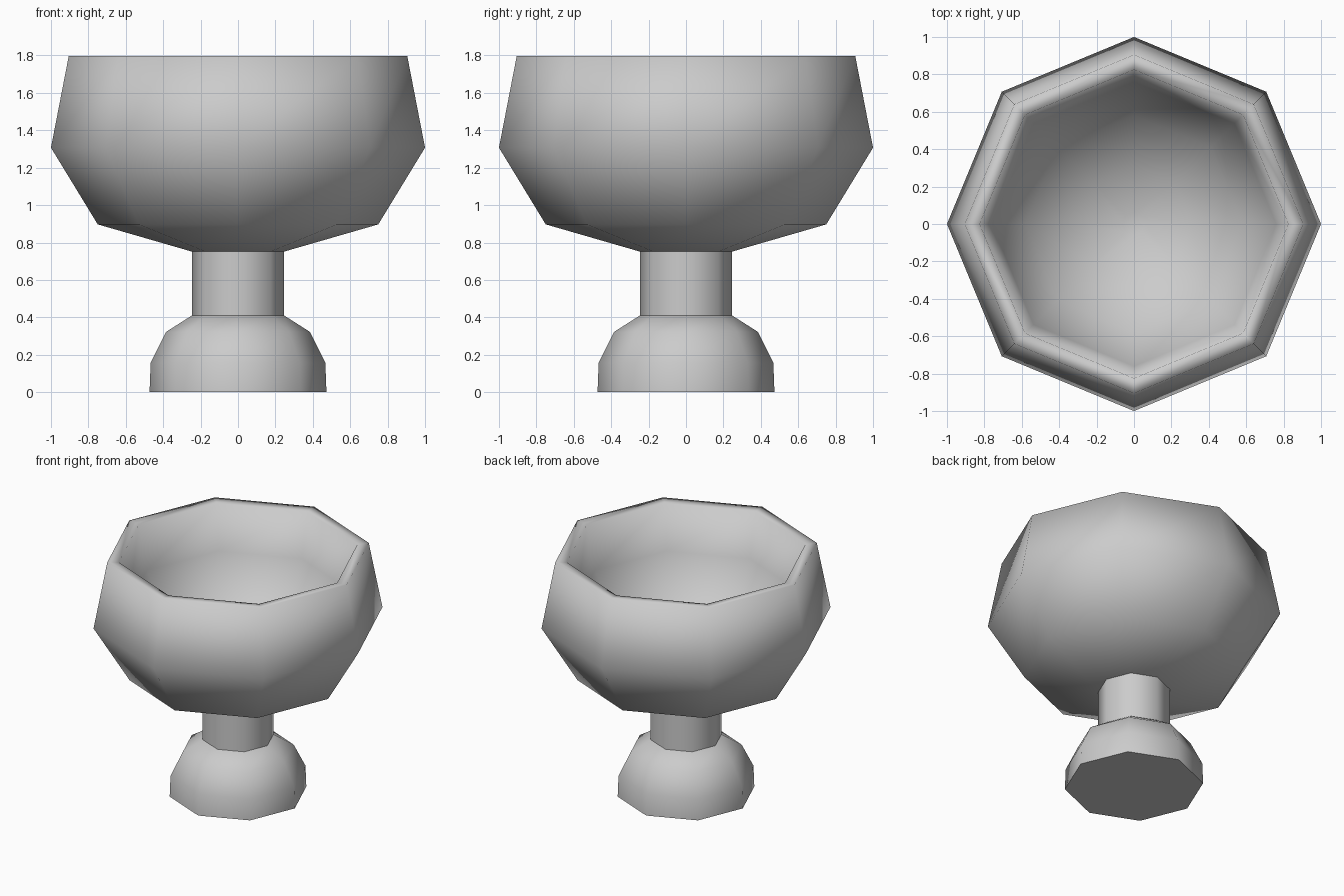
import bpy
import math

if "Cube" in bpy.data.objects:
    bpy.data.objects.remove(bpy.data.objects["Cube"], do_unlink=True)

SIDES = 8

# Single plain grey
grey = bpy.data.materials.new("plain_grey")
grey.use_nodes = True
colour = (0.6, 0.6, 0.6, 1)
grey.diffuse_color = colour
grey.node_tree.nodes["Principled BSDF"].inputs["Base Color"].default_value = colour


def lathe(name, profile, cap_start=False, cap_end=False, sharp_angle=180):
    """Spin a list of (radius, height) points into an eight-sided part."""
    verts = [(r * math.cos(math.tau * k / SIDES), r * math.sin(math.tau * k / SIDES), z)
             for r, z in profile for k in range(SIDES)]
    faces = []
    for ring in range(len(profile) - 1):
        a, b = ring * SIDES, (ring + 1) * SIDES
        for k in range(SIDES):
            n = (k + 1) % SIDES
            faces.append((a + k, a + n, b + n, b + k))
    if cap_start:
        faces.append(tuple(reversed(range(SIDES))))
    if cap_end:
        faces.append(tuple(range(len(verts) - SIDES, len(verts))))
    mesh = bpy.data.meshes.new(name)
    mesh.from_pydata(verts, [], faces)
    mesh.materials.append(grey)
    obj = bpy.data.objects.new(name, mesh)
    bpy.context.collection.objects.link(obj)
    bpy.ops.object.select_all(action="DESELECT")
    obj.select_set(True)
    bpy.context.view_layer.objects.active = obj
    bpy.ops.object.shade_smooth_by_angle(angle=math.radians(sharp_angle))
    return obj


# Domed foot with a flat underside
lathe("foot", [(0.473, 0), (0.467, 0.157), (0.385, 0.322), (0.245, 0.411)],
      cap_start=True, cap_end=True, sharp_angle=50)

# Straight stem
lathe("stem", [(0.245, 0.411), (0.245, 0.751)], sharp_angle=50)

# Bowl: outer wall up to the rim, then a rounded hollow
lathe("bowl", [(0.245, 0.751), (0.75, 0.897), (1, 1.307), (0.905, 1.797),
               (0.825, 1.79), (0.76, 1.46), (0.58, 1.18), (0.31, 1.0), (0.06, 0.94)],
      cap_start=True, cap_end=True)
